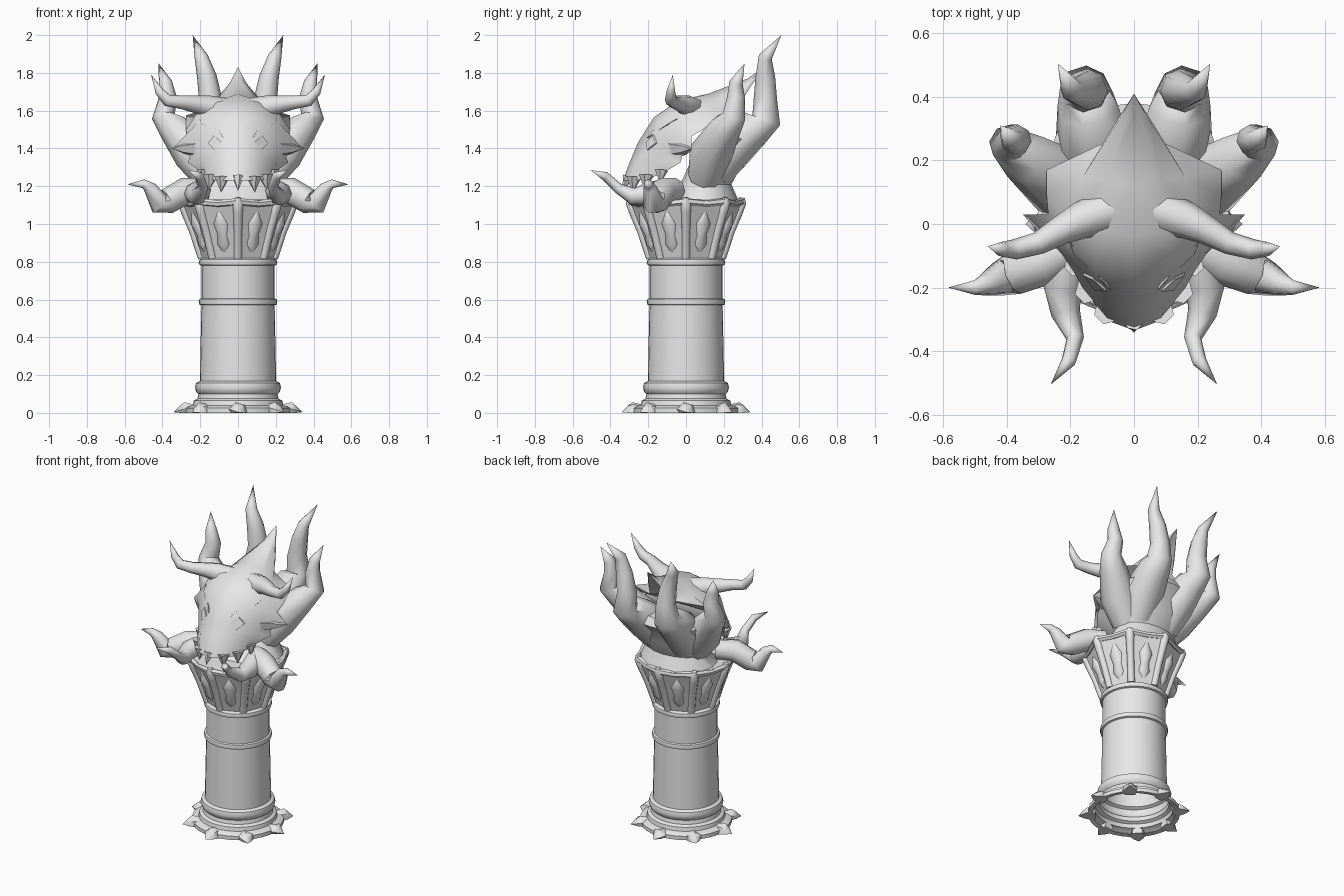
import bpy, bmesh, math
from mathutils import Vector
from mathutils.bvhtree import BVHTree

if "Cube" in bpy.data.objects:
    bpy.data.objects.remove(bpy.data.objects["Cube"])

stone = bpy.data.materials.new("pale_stone")
stone.diffuse_color = (0.8, 0.8, 0.8, 1)
stone.use_nodes = True
stone.node_tree.nodes["Principled BSDF"].inputs["Base Color"].default_value = stone.diffuse_color


def finish(name, bm, mirror=False, angle=50):
    bmesh.ops.recalc_face_normals(bm, faces=bm.faces[:])
    me = bpy.data.meshes.new(name)
    bm.to_mesh(me)
    bm.free()
    ob = bpy.data.objects.new(name, me)
    bpy.context.collection.objects.link(ob)
    me.materials.append(stone)
    bpy.ops.object.select_all(action='DESELECT')
    ob.select_set(True)
    bpy.context.view_layer.objects.active = ob
    bpy.ops.object.shade_smooth_by_angle(angle=math.radians(angle))
    if mirror:
        m = ob.modifiers.new("mirror", 'MIRROR')
        m.use_clip = True
    return ob


def bridge(bm, a, b):
    n = len(a)
    for i in range(n):
        bm.faces.new((a[i], a[(i + 1) % n], b[(i + 1) % n], b[i]))


def tube(bm, path, sides=8):
    """Tapered tube through (x, y, z, radius) points; zero radius ends in a tip."""
    pts = [Vector(p[:3]) for p in path]
    u, prev = None, None
    for i, p in enumerate(pts):
        t = (pts[min(i + 1, len(pts) - 1)] - pts[max(i - 1, 0)]).normalized()
        if u is None:
            u = t.orthogonal()
        u = (u - t * u.dot(t)).normalized()
        v, r = t.cross(u), path[i][3]
        if r == 0:
            tip = bm.verts.new(p)
            for k in range(sides):
                bm.faces.new((prev[k], prev[(k + 1) % sides], tip))
            return
        ring = []
        for k in range(sides):
            a = 2 * math.pi * k / sides
            q = p + (u * math.cos(a) + v * math.sin(a)) * r
            q.z = max(q.z, 0)
            ring.append(bm.verts.new(q))
        if prev:
            bridge(bm, prev, ring)
        else:
            bm.faces.new(ring)
        prev = ring
    bm.faces.new(prev)


def horns(name, paths, mirror=True, sides=8):
    bm = bmesh.new()
    for p in paths:
        tube(bm, p, sides)
    return finish(name, bm, mirror)


def loft(name, rings, sides, caps=True, angle=35):
    """Stack of ellipses given as (centre_y, z, radius_x, radius_y)."""
    bm = bmesh.new()
    prev = None
    for cy, z, rx, ry in rings:
        ring = [bm.verts.new((rx * math.sin(2 * math.pi * k / sides),
                              cy + ry * math.cos(2 * math.pi * k / sides), z))
                for k in range(sides)]
        if prev:
            bridge(bm, prev, ring)
        elif caps:
            bm.faces.new(ring)
        prev = ring
    bm.faces.new(prev)
    return finish(name, bm, angle=angle)


def around(path, a):
    """Turn (radius, z, thickness) points to direction a."""
    return [(r * math.sin(a), r * math.cos(a), z, w) for r, z, w in path]


EIGHT = [math.pi / 4 * k for k in range(8)]

# Hollow column with mouldings, open underneath
profile = [(.25, .004), (.28, 0), (.28, .025), (.262, .035), (.24, .04), (.235, .065),
           (.215, .075), (.21, .1), (.222, .112), (.228, .135), (.222, .158), (.202, .168),
           (.194, .57), (.205, .574), (.208, .588), (.205, .602), (.193, .606), (.193, .78),
           (.204, .784), (.208, .797), (.204, .812), (.19, .82)]
loft("column", [(0, z, r, r) for r, z in profile], 32, caps=False)

# Studs around the foot
horns("base_studs", [around([(.235, .012, .035), (.28, .008, .05), (.305, .006, .034), (.342, .004, 0)], a)
                     for a in EIGHT], mirror=False, sides=6)

# Flared octagonal capital with ribs, rim and carved panels
loft("capital", [(0, z, r, r) for r, z in
                 [(.195, .815), (.242, .96), (.283, 1.06), (.308, 1.125), (.27, 1.13)]], 8, angle=25)
horns("capital_ribs", [around([(.19, .82, .022), (.236, .96, .022), (.275, 1.06, .025),
                               (.292, 1.115, .028), (.298, 1.14, .014)], a) for a in EIGHT], mirror=False)
rim = []
for a in EIGHT:
    b, m = a + math.pi / 4, a + math.pi / 8
    rim.append(around([(.296, 1.118, .02)], a) + around([(.277, 1.108, .018)], m)
               + around([(.296, 1.118, .02)], b))
horns("capital_rim", rim, mirror=False, sides=6)
carve = []
for a in EIGHT:
    m = a + math.pi / 8
    carve.append(around([(.172, .84, .01), (.18, .90, .045), (.198, .95, .036),
                         (.216, 1.01, .05), (.245, 1.07, .02), (.25, 1.09, 0)], m))
horns("panel_carvings", carve, mirror=False)

# Palm-like body rising behind the head and splitting into four horns
loft("back_body", [(.07, 1.12, .255, .21), (.105, 1.21, .205, .135), (.155, 1.31, .24, .14),
                   (.18, 1.385, .27, .14), (.24, 1.45, .26, .14), (.26, 1.50, .17, .09)], 16, angle=50)
horns("back_horns", [[(.10, .14, 1.28, .11), (.125, .24, 1.41, .125), (.145, .37, 1.515, .098),
                      (.155, .425, 1.55, .078), (.145, .42, 1.66, .062), (.165, .42, 1.78, .052),
                      (.195, .42, 1.885, .036), (.24, .505, 2.0, 0)]])
horns("side_horns", [[(.14, .10, 1.24, .09), (.23, .13, 1.375, .115), (.34, .21, 1.51, .085),
                      (.395, .255, 1.57, .062), (.37, .265, 1.67, .048), (.385, .265, 1.75, .036),
                      (.42, .31, 1.85, 0)]])

# Skull mask: half grid of crown-to-jaw rows, each from centre to outer edge
rows = [
    [(0, .34, 1.775), (.045, .33, 1.745), (.07, .30, 1.68), (.085, .26, 1.60)],
    [(0, .12, 1.69), (.09, .14, 1.66), (.16, .15, 1.61), (.275, .17, 1.575)],
    [(0, -.04, 1.655), (.12, -.02, 1.645), (.21, .01, 1.60), (.275, .09, 1.50)],
    [(0, -.17, 1.565), (.12, -.14, 1.555), (.22, -.06, 1.53), (.27, .03, 1.465)],
    [(0, -.255, 1.43), (.12, -.19, 1.43), (.23, -.09, 1.42), (.345, .03, 1.40)],
    [(0, -.28, 1.37), (.11, -.22, 1.38), (.21, -.12, 1.37), (.255, -.02, 1.36)],
    [(0, -.305, 1.31), (.10, -.26, 1.33), (.19, -.15, 1.33), (.265, -.03, 1.325)],
    [(0, -.335, 1.23), (.08, -.305, 1.23), (.15, -.22, 1.235), (.18, -.13, 1.265)],
]
bm = bmesh.new()
grid = [[bm.verts.new(p) for p in r + [(0, min(r[3][1], .09), r[3][2])]] for r in rows]
for a, b in zip(grid, grid[1:]):
    for i in range(4):
        bm.faces.new((a[i], b[i], b[i + 1], a[i + 1]))
crest = bm.verts.new((0, .41, 1.83))
for i in range(4):
    bm.faces.new((crest, grid[0][i], grid[0][i + 1]))
bm.faces.new(grid[-1])
bmesh.ops.recalc_face_normals(bm, faces=bm.faces[:])
tree = BVHTree.FromBMesh(bm)
finish("skull", bm, mirror=True, angle=55)


def face_plate(name, outline, cx, cz, lift):
    """Thin raised plate whose corners follow the skull surface."""
    bm = bmesh.new()
    front, back = [], []
    for dx, dz in outline:
        hit = tree.ray_cast(Vector((cx + dx, -1, cz + dz)), Vector((0, 1, 0)))[0]
        front.append(bm.verts.new(hit + Vector((0, -lift, 0))))
        back.append(bm.verts.new(hit + Vector((0, .004, 0))))
    bm.faces.new(front)
    bridge(bm, front, back)
    finish(name, bm, mirror=True, angle=20)


# Diamond eyes and slanted brows laid on the face
face_plate("eyes", [(-.042, .005), (-.005, -.038), (.03, -.002), (-.002, .038)], .13, 1.43, .009)
face_plate("brows", [(-.055, -.02), (.06, .055), (.075, .08), (-.03, .02)], .13, 1.475, .009)

# Teeth, cheek spikes and brow horns
horns("teeth", [[(x, y, z, r), (x * 1.05, y - .008, tip, 0)] for x, y, z, r, tip in
                [(.085, -.275, 1.25, .042, 1.165), (.145, -.21, 1.26, .042, 1.18),
                 (.185, -.13, 1.285, .036, 1.215)]], sides=6)
horns("front_tooth", [[(0, -.305, 1.25, .032), (0, -.337, 1.175, 0)]], mirror=False, sides=6)
horns("cheek_spikes", [[(.2, -.05, 1.405, .055), (.28, 0, 1.403, .035), (.35, .03, 1.40, 0)]], sides=6)
horns("brow_horns", [[(.08, .04, 1.60, .07), (.17, .01, 1.625, .058), (.23, -.02, 1.635, .046),
                      (.30, -.06, 1.645, .036), (.375, -.08, 1.655, .032), (.415, -.08, 1.70, .024),
                      (.46, -.07, 1.79, 0)]])

# Tusks beside the jaw: a pair sweeping out and a pair reaching forward
horns("outer_tusks", [[(.18, -.06, 1.18, .065), (.28, -.12, 1.175, .072), (.375, -.155, 1.12, .068),
                       (.415, -.17, 1.105, .058), (.465, -.19, 1.19, .036), (.50, -.2, 1.213, .024),
                       (.585, -.2, 1.21, 0)]])
horns("front_tusks", [[(.2, -.1, 1.18, .06), (.225, -.2, 1.16, .06), (.215, -.28, 1.145, .046),
                       (.185, -.36, 1.19, .028), (.205, -.43, 1.255, .024), (.262, -.505, 1.285, 0)]])
